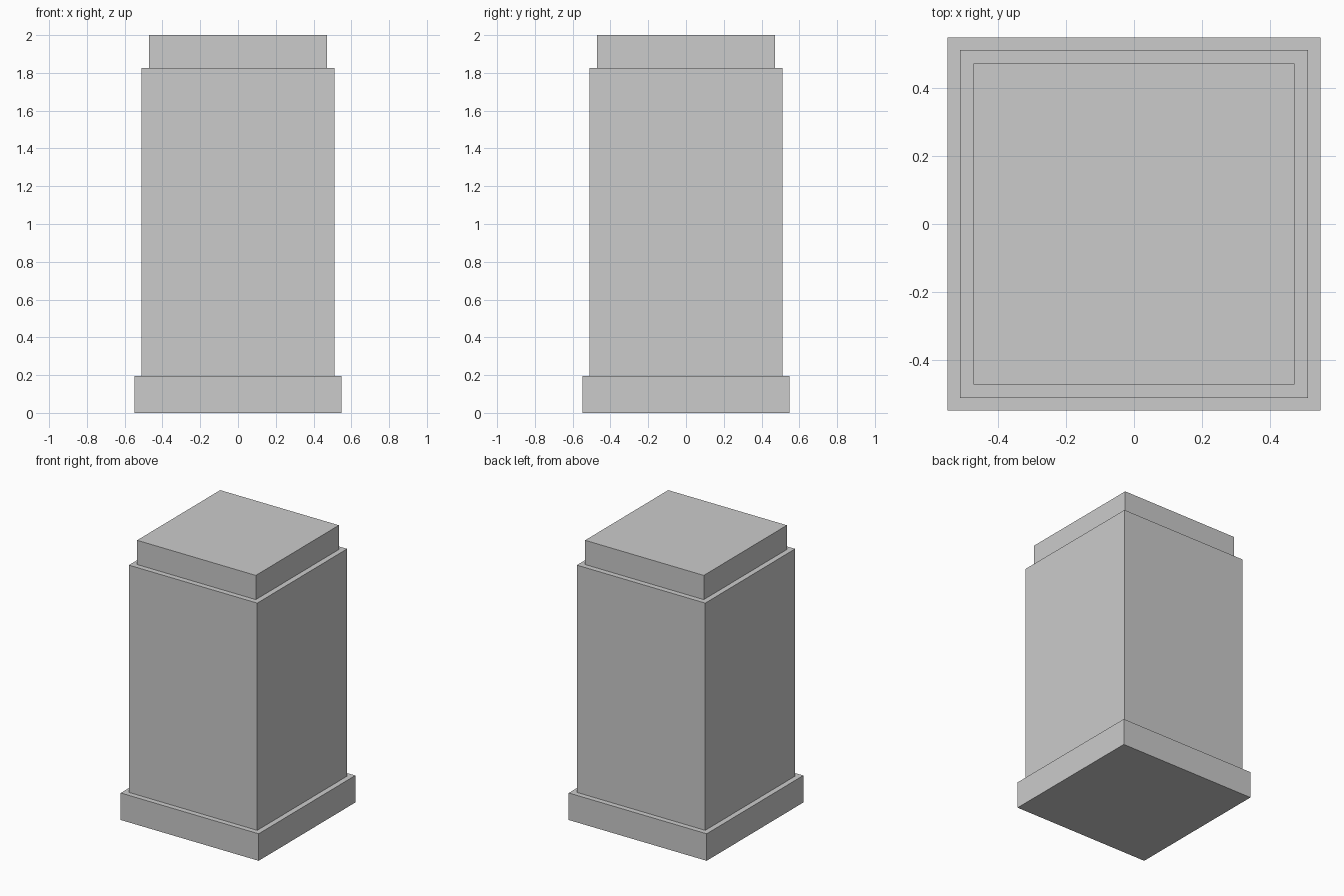
import bpy

if "Cube" in bpy.data.objects:
    bpy.data.objects.remove(bpy.data.objects["Cube"])


def block(name, width, z0, z1):
    """Square block centred on the z axis, spanning z0 to z1."""
    bpy.ops.mesh.primitive_cube_add(size=1, location=(0, 0, (z0 + z1) / 2))
    obj = bpy.context.object
    obj.name = name
    obj.scale = (width, width, z1 - z0)
    bpy.ops.object.transform_apply(location=False, rotation=False, scale=True)
    return obj


# Stepped pedestal: wide plinth, tall shaft, narrower cap
block("plinth", 1.096, 0.0, 0.194)
block("shaft", 1.02, 0.194, 1.826)
block("cap", 0.943, 1.826, 2.0)
